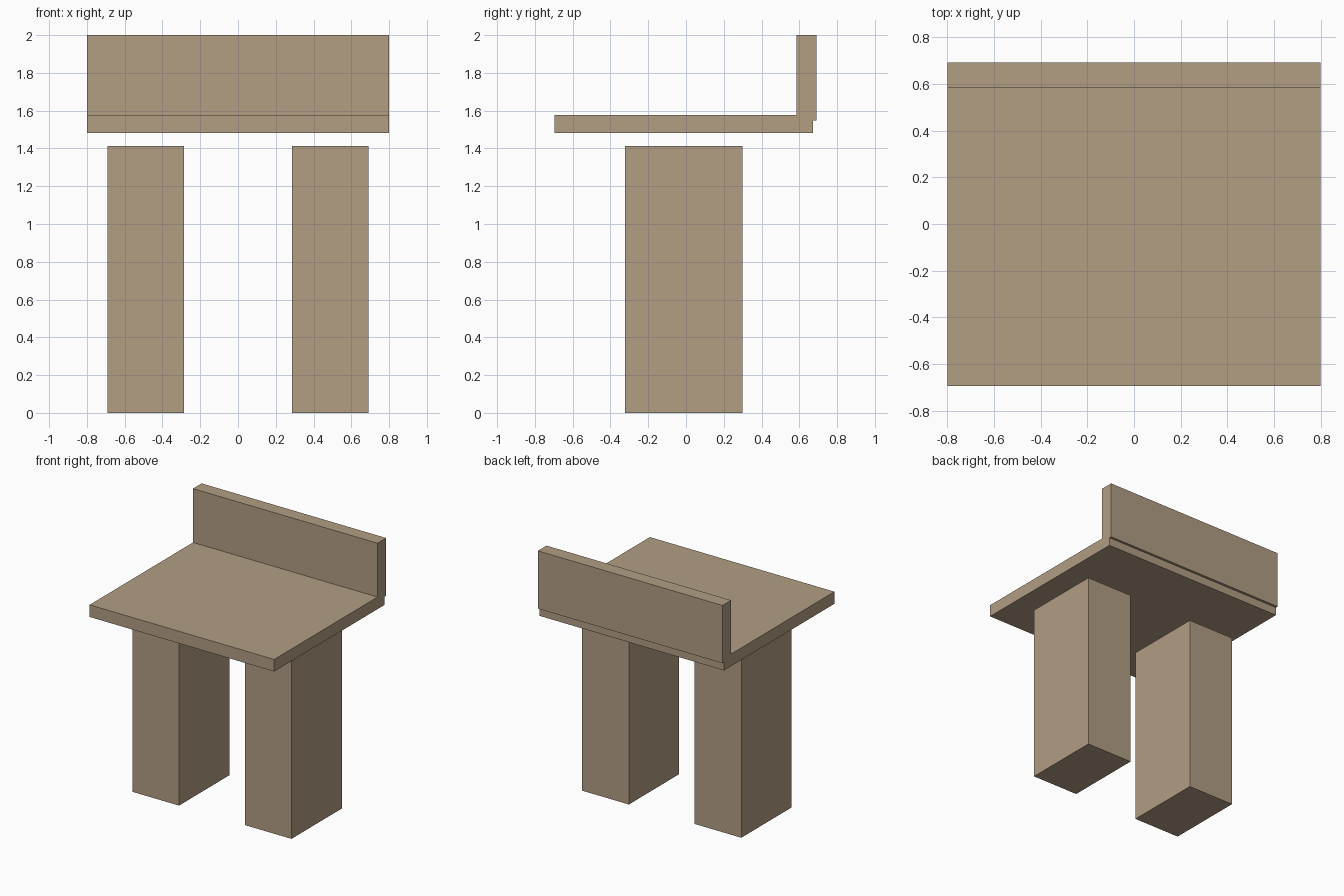
import bpy

default_cube = bpy.data.objects.get("Cube")
if default_cube:
    bpy.data.objects.remove(default_cube, do_unlink=True)

# Single tan wood colour
wood = bpy.data.materials.new("tan_wood")
wood.use_nodes = True
tan = (0.445, 0.342, 0.231, 1)
wood.diffuse_color = tan
shader = wood.node_tree.nodes["Principled BSDF"]
shader.inputs["Base Color"].default_value = tan
shader.inputs["Roughness"].default_value = 0.8


def box(name, x_range, y_range, z_range):
    """Add a flat-shaded block spanning the given ranges."""
    ranges = (x_range, y_range, z_range)
    bpy.ops.mesh.primitive_cube_add(size=1)
    block = bpy.context.object
    block.name = name
    centre = [(low + high) / 2 for low, high in ranges]
    size = [high - low for low, high in ranges]
    for vertex in block.data.vertices:
        vertex.co = [c + v * s for c, v, s in zip(centre, vertex.co, size)]
    block.data.materials.append(wood)
    return block


# Seat slab, and backrest overlapping its rear edge
box("seat", (-0.8, 0.8), (-0.695, 0.672), (1.483, 1.578))
box("backrest", (-0.8, 0.8), (0.585, 0.692), (1.547, 2.0))

# Two thick legs, standing just clear of the seat
for side, name in ((1, "left_leg"), (-1, "right_leg")):
    x_range = sorted((side * 0.285, side * 0.69))
    box(name, x_range, (-0.323, 0.3), (0.0, 1.412))
